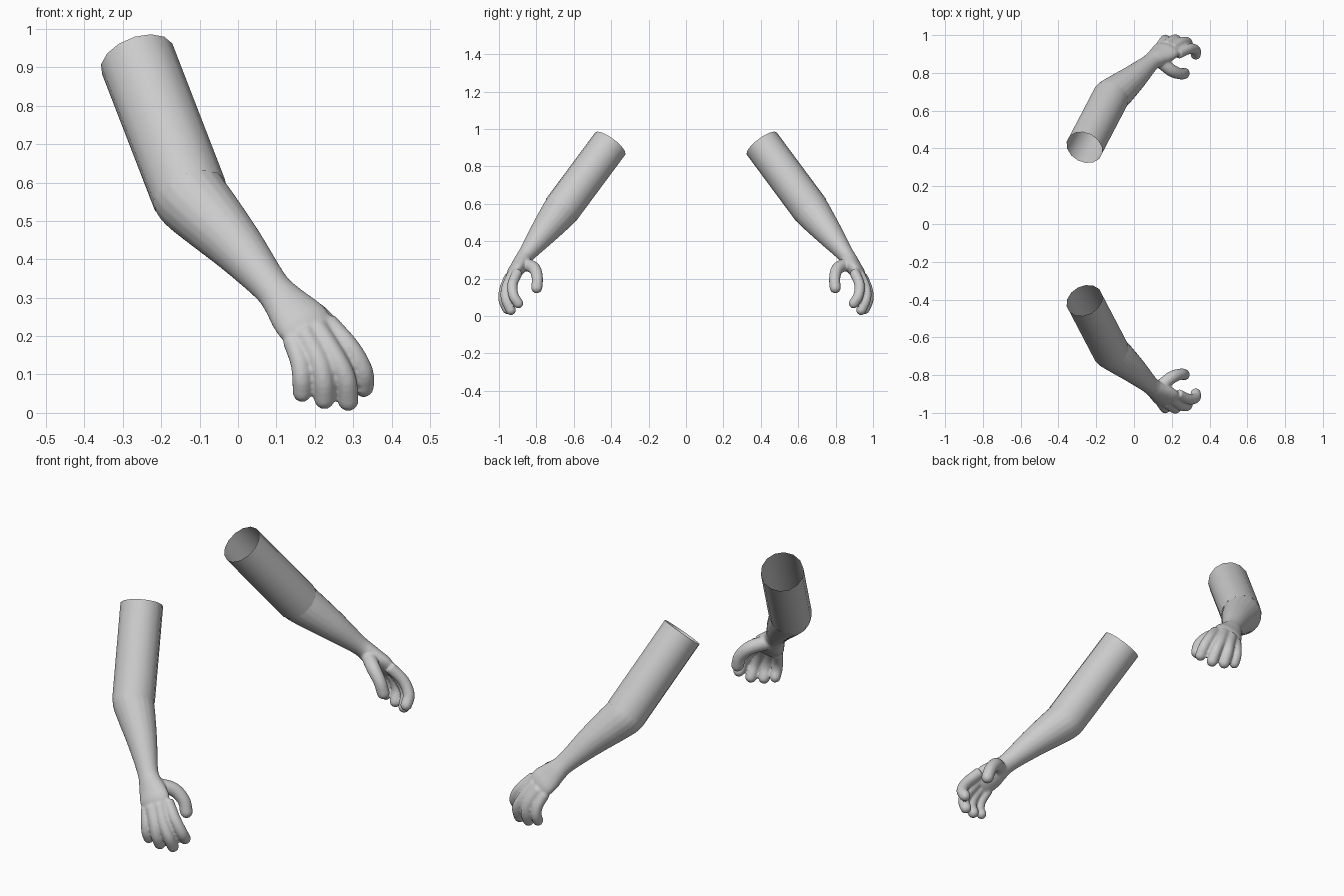
import bpy, bmesh, math
from mathutils import Vector

if "Cube" in bpy.data.objects:
    bpy.data.objects.remove(bpy.data.objects["Cube"])

ELBOW = Vector((-0.125, 0.668, 0.567))
SHOULDER = Vector((-0.2625, 0.405, 0.922))
ACROSS = Vector((0.838, -0.33, 0.437))      # pinky-to-index direction
SEG = 20


def spline(rows, steps=5):
    """Catmull-Rom through rows of (x, y, z, half width, half thickness)."""
    v = [Vector(r) for r in rows]
    v = [2 * v[0] - v[1]] + v + [2 * v[-1] - v[-2]]
    out = []
    for i in range(1, len(v) - 2):
        a, b, c, d = v[i - 1:i + 3]
        for k in range(steps):
            t = k / steps
            out.append(0.5 * (2 * b + (c - a) * t + (2 * a - 5 * b + 4 * c - d) * t**2
                              + (3 * b - a - 3 * c + d) * t**3))
    return out + [v[-2]]


def limb(bm, rows, start=None):
    """Closed elliptical loft with a rounded far end."""
    pts = spline(rows)
    rings = []
    for i, p in enumerate(pts):
        q = pts[min(i + 1, len(pts) - 1)] - pts[max(i - 1, 0)]
        t = Vector(q[:3]).normalized()
        if start and i == 0:
            t = start
        rings.append((Vector(p[:3]), t, p[3], p[4]))
    c, t, a, b = rings[-1]
    for deg in (25, 50, 70, 84):
        s, k = math.sin(math.radians(deg)), math.cos(math.radians(deg))
        rings.append((c + t * b * s, t, a * k, b * k))
    loops = []
    for c, t, a, b in rings:
        w = (ACROSS - t * ACROSS.dot(t)).normalized()
        n = t.cross(w)
        loops.append([bm.verts.new(c + w * a * math.cos(2 * math.pi * j / SEG)
                                   + n * b * math.sin(2 * math.pi * j / SEG))
                      for j in range(SEG)])
    for l0, l1 in zip(loops, loops[1:]):
        for j in range(SEG):
            k = (j + 1) % SEG
            bm.faces.new((l0[j], l0[k], l1[k], l1[j]))
    bm.faces.new(loops[0][::-1])
    bm.faces.new(loops[-1])


def add_object(name, bm):
    me = bpy.data.meshes.new(name)
    bm.to_mesh(me)
    bm.free()
    ob = bpy.data.objects.new(name, me)
    bpy.context.collection.objects.link(ob)
    return ob


def finish(ob):
    for p in ob.data.polygons:
        p.use_smooth = True
    m = ob.modifiers.new("mirror", 'MIRROR')
    m.use_axis = (False, True, False)
    m.use_mirror_merge = False


# Upper arms: open straight tubes
axis = (ELBOW - SHOULDER).normalized()
bm = bmesh.new()
bmesh.ops.create_cone(bm, cap_ends=False, segments=14, radius1=0.1, radius2=0.1,
                      depth=(ELBOW - SHOULDER).length)
rot = axis.to_track_quat('Z', 'Y').to_matrix()
for v in bm.verts:
    v.co = rot @ v.co + (ELBOW + SHOULDER) / 2
finish(add_object("upper_arm", bm))

# Forearm and palm
bm = bmesh.new()
e0 = ELBOW - axis * 0.025
limb(bm, [(*e0, 0.095, 0.095), (*(ELBOW + axis * 0.008), 0.097, 0.097),
          (-0.075, 0.712, 0.51, 0.088, 0.088), (0.0, 0.775, 0.43, 0.07, 0.07),
          (0.083, 0.851, 0.332, 0.05, 0.046), (0.115, 0.877, 0.295, 0.055, 0.043),
          (0.145, 0.897, 0.26, 0.068, 0.042), (0.17, 0.917, 0.233, 0.074, 0.038),
          (0.188, 0.93, 0.207, 0.068, 0.03)], axis)

# Fingers and thumb
F, P = (0.0275, 0.0275), (0.025, 0.025)
digits = [
    [(0.232, 0.90, 0.235, *F), (0.29, 0.927, 0.17, *F), (0.324, 0.922, 0.11, *F), (0.327, 0.897, 0.068, *F)],
    [(0.205, 0.93, 0.222, *F), (0.25, 0.96, 0.15, *F), (0.28, 0.962, 0.09, *F), (0.287, 0.937, 0.032, *F)],
    [(0.17, 0.945, 0.21, *F), (0.208, 0.972, 0.14, *F), (0.222, 0.975, 0.085, *F), (0.225, 0.955, 0.037, *F)],
    [(0.14, 0.945, 0.19, *P), (0.16, 0.972, 0.135, *P), (0.166, 0.977, 0.09, *P), (0.167, 0.962, 0.053, *P)],
    [(0.135, 0.865, 0.28, 0.035, 0.035), (0.2, 0.812, 0.255, 0.033, 0.033),
     (0.248, 0.795, 0.205, 0.03, 0.03), (0.266, 0.798, 0.151, 0.03, 0.03)],
]
for d in digits:
    limb(bm, d)
bmesh.ops.recalc_face_normals(bm, faces=bm.faces)
arm = add_object("forearm_and_hand", bm)

# Fuse the digits into the palm
m = arm.modifiers.new("fuse", 'REMESH')
m.mode = 'VOXEL'
m.voxel_size = 0.006
m = arm.modifiers.new("soften", 'SMOOTH')
m.factor = 0.5
m.iterations = 5
bpy.context.view_layer.update()
fused = bpy.data.meshes.new_from_object(arm.evaluated_get(bpy.context.evaluated_depsgraph_get()))
arm.modifiers.clear()
arm.data = fused

# Open the elbow end
bm = bmesh.new()
bm.from_mesh(fused)
bmesh.ops.bisect_plane(bm, geom=bm.verts[:] + bm.edges[:] + bm.faces[:],
                       plane_co=ELBOW - axis * 0.012, plane_no=-axis, clear_outer=True)
bm.to_mesh(fused)
bm.free()
finish(arm)
